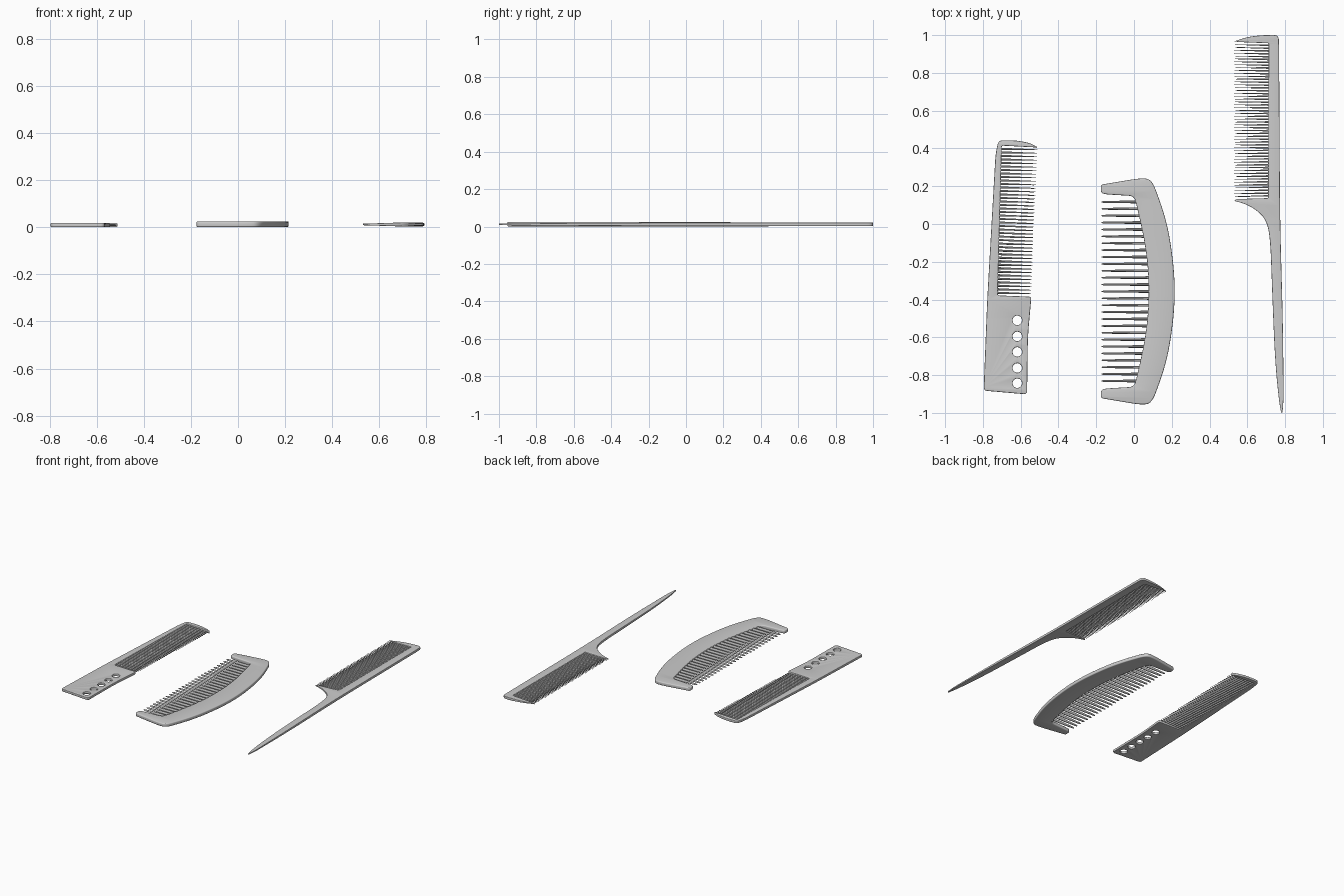
import bpy, bmesh, math
from mathutils import Vector

if "Cube" in bpy.data.objects:
    bpy.data.objects.remove(bpy.data.objects["Cube"])


def rounded(points):
    """Closed outline from (x, y, corner cut length); large cuts blend into a curve."""
    out, n = [], len(points)
    for i, (x, y, r) in enumerate(points):
        p = Vector((x, y))
        a, b = Vector(points[i - 1][:2]) - p, Vector(points[(i + 1) % n][:2]) - p
        s = p + a.normalized() * min(r, a.length / 2)
        e = p + b.normalized() * min(r, b.length / 2)
        for k in range(7):
            t = k / 6
            q = s * (1 - t) ** 2 + p * 2 * t * (1 - t) + e * t * t
            if not out or (q - out[-1]).length > 5e-4:
                out.append(q)
    if (out[0] - out[-1]).length < 5e-4:
        out.pop()
    return out


def circle(x, y, r, n=24):
    return [Vector((x + r * math.cos(2 * math.pi * i / n), y + r * math.sin(2 * math.pi * i / n)))
            for i in range(n)]


def smooth(ob):
    bpy.ops.object.select_all(action='DESELECT')
    ob.select_set(True)
    bpy.context.view_layer.objects.active = ob
    bpy.ops.object.shade_smooth_by_angle(angle=math.radians(40))


def body(name, loops, zmid, half, bevel, taper=None):
    """Flat plate with rounded rims; taper(x, y) scales its thickness."""
    cu = bpy.data.curves.new(name, 'CURVE')
    cu.dimensions, cu.fill_mode = '2D', 'BOTH'
    cu.extrude, cu.bevel_depth, cu.offset = half - bevel, bevel, -bevel
    cu.bevel_resolution = 2
    for pts in loops:
        sp = cu.splines.new('POLY')
        sp.points.add(len(pts) - 1)
        for sp_pt, p in zip(sp.points, pts):
            sp_pt.co = (p.x, p.y, 0, 1)
        sp.use_cyclic_u = True
    ob = bpy.data.objects.new(name, cu)
    bpy.context.collection.objects.link(ob)
    bpy.ops.object.select_all(action='DESELECT')
    ob.select_set(True)
    bpy.context.view_layer.objects.active = ob
    bpy.ops.object.convert(target='MESH')
    ob = bpy.context.object
    bm = bmesh.new()
    bm.from_mesh(ob.data)
    bmesh.ops.remove_doubles(bm, verts=bm.verts, dist=1e-4)
    for v in bm.verts:
        v.co.z = zmid + v.co.z * (taper(v.co.x, v.co.y) if taper else 1)
    bmesh.ops.recalc_face_normals(bm, faces=bm.faces)
    bm.to_mesh(ob.data)
    bm.free()
    smooth(ob)
    return ob


def teeth(name, pairs, zmid, width, half, tip_w, tip_h):
    """Tapered round-ended teeth, each from a base point to a tip point."""
    bm = bmesh.new()
    stations = [(0, 1, 1), (0.45, (1 + tip_w) / 2, 1), (0.95, tip_w, tip_h),
                (1, tip_w * 0.35, tip_h * 0.35)]
    for base, tip in pairs:
        d = tip - base
        side = Vector((-d.y, d.x)).normalized()
        rings = []
        for t, sw, sh in stations:
            ring = []
            for k in range(8):
                a = math.pi / 8 + k * math.pi / 4
                p = base + d * t + side * (math.cos(a) * width / 2 * sw)
                ring.append(bm.verts.new((p.x, p.y, zmid + math.sin(a) * half * sh)))
            rings.append(ring)
        for r0, r1 in zip(rings, rings[1:]):
            for k in range(8):
                bm.faces.new((r0[k], r0[(k + 1) % 8], r1[(k + 1) % 8], r1[k]))
        bm.faces.new(rings[0])
        bm.faces.new(rings[-1])
    bmesh.ops.recalc_face_normals(bm, faces=bm.faces)
    me = bpy.data.meshes.new(name)
    bm.to_mesh(me)
    bm.free()
    ob = bpy.data.objects.new(name, me)
    bpy.context.collection.objects.link(ob)
    smooth(ob)


def lerp_pairs(b0, b1, t0, t1, n):
    b0, b1, t0, t1 = map(Vector, (b0, b1, t0, t1))
    return [(b0.lerp(b1, i / (n - 1)), t0.lerp(t1, i / (n - 1))) for i in range(n)]


# Barber comb with a wide handle and five holes
barber = rounded([(-0.51, 0.405, .004), (-0.545, 0.427, .03), (-0.62, 0.443, .05), (-0.718, 0.443, .025),
                  (-0.733, 0.37, .04), (-0.777, -0.40, .1), (-0.796, -0.882, .02), (-0.566, -0.902, .02),
                  (-0.562, -0.59, .08), (-0.543, -0.385, .015), (-0.722, -0.378, .01), (-0.70, 0.415, .008)])
holes = [circle(-0.618, y, 0.025) for y in (-0.51, -0.595, -0.677, -0.762, -0.843)]
body("barber_comb_body", [barber] + holes, 0.009, 0.009, 0.004)
teeth("barber_comb_teeth", lerp_pairs((-0.705, 0.398), (-0.726, -0.364), (-0.512, 0.393), (-0.545, -0.369), 42),
      0.009, 0.0125, 0.0075, 0.4, 0.6)

# Curved wide-tooth comb, symmetric about its middle
MID = -0.357
outer = [(-0.176, 0.208, .015), (0.04, 0.244, .06), (0.095, 0.235, .06), (0.172, 0.025, .15),
         (0.207, -0.185, .15), (0.218, MID, .15)]
inner = [(0.08, MID, .15), (0.071, -0.185, .15), (0.043, -0.025, .15), (0.002, 0.148, .03),
         (-0.15, 0.157, .03), (-0.176, 0.165, .02)]
flip = lambda pts: [(x, 2 * MID - y, r) for x, y, r in reversed(pts)]
wide = rounded(outer + flip(outer)[1:] + flip(inner) + inner[1:])
body("wide_comb_body", [wide], 0.0125, 0.0125, 0.006)
pairs = []
for i in range(27):
    y = 0.117 - i * 0.948 / 26
    s = abs(y - MID) / 0.5
    pairs.append((Vector((0.092 - 0.078 * s ** 2, y)), Vector((-0.173, y))))
teeth("wide_comb_teeth", pairs, 0.0125, 0.017, 0.010, 0.6, 0.6)

# Tail comb with a long pointed handle
tail = rounded([(0.529, 0.967, .003), (0.61, 0.993, .06), (0.70, 1.001, .05), (0.766, 1.0, .025),
                (0.768, 0.93, .05), (0.773, 0.03, .2), (0.789, -0.555, .2), (0.792, -0.93, .06),
                (0.786, -1.0, .006), (0.779, -1.0, .006), (0.766, -0.925, .1), (0.746, -0.715, .2), (0.731, -0.345, .2),
                (0.722, -0.08, .2), (0.70, 0.025, .2), (0.64, 0.08, .2), (0.585, 0.108, .1),
                (0.531, 0.122, .004), (0.54, 0.132, .01), (0.71, 0.137, .006), (0.713, 0.957, .006),
                (0.56, 0.963, .03)])


def tail_taper(x, y):
    if y > 0.0:
        return 0.35 + 0.65 * min(1, max(0, (x - 0.53) / 0.18))
    return 1 - 0.55 * min(1, -y) ** 2


body("tail_comb_body", [tail], 0.0115, 0.009, 0.003, tail_taper)
teeth("tail_comb_teeth", lerp_pairs((0.717, 0.946), (0.715, 0.149), (0.53, 0.95), (0.53, 0.145), 54),
      0.0115, 0.0095, 0.0075, 0.3, 0.35)
